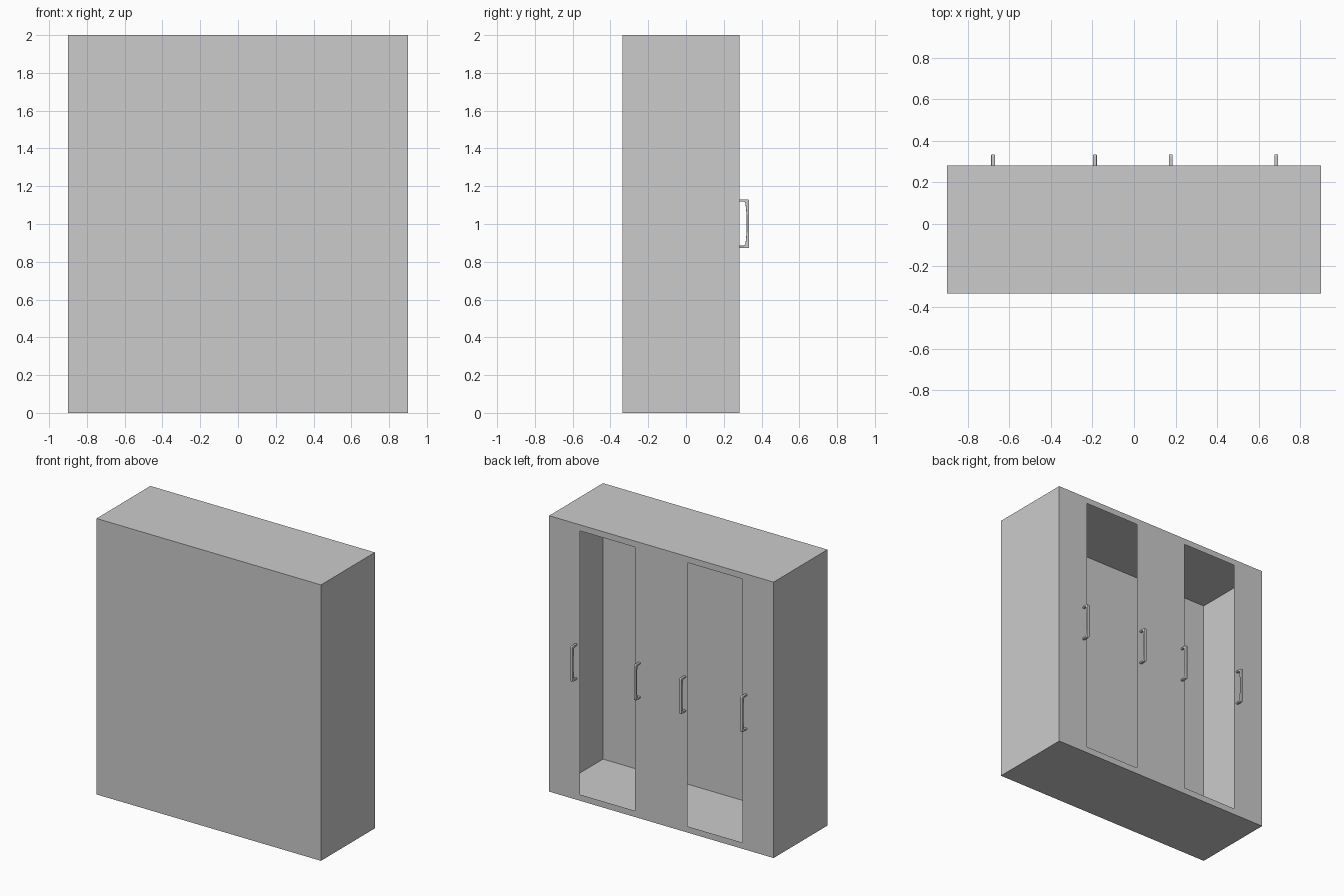
import bpy, bmesh

if "Cube" in bpy.data.objects:
    bpy.data.objects.remove(bpy.data.objects["Cube"])

X, Y0, Y1, H = 0.9, -0.335, 0.282, 2.0


def finish(name, bm):
    me = bpy.data.meshes.new(name)
    bm.to_mesh(me)
    bm.free()
    ob = bpy.data.objects.new(name, me)
    bpy.context.collection.objects.link(ob)
    return ob


# Thin-walled carcass: a box without its door side
bm = bmesh.new()
bmesh.ops.create_cube(bm, size=1)
for v in bm.verts:
    v.co = (v.co.x * 2 * X, Y1 if v.co.y > 0 else Y0, (v.co.z + 0.5) * H)
door_side = [f for f in bm.faces if f.normal.y > 0.5]
bmesh.ops.delete(bm, geom=door_side, context='FACES_ONLY')
finish("wardrobe_carcass", bm)

# Door side: a flat sheet with two tall openings
xs = [-X, -0.652, -0.21, 0.21, 0.652, X]
zs = [0, 0.045, 1.956, H]
bm = bmesh.new()
grid = [[bm.verts.new((x, Y1, z)) for z in zs] for x in xs]
for i in range(len(xs) - 1):
    for k in range(len(zs) - 1):
        if k == 1 and i in (1, 3):
            continue
        bm.faces.new((grid[i][k], grid[i][k + 1],
                      grid[i + 1][k + 1], grid[i + 1][k]))
bmesh.ops.dissolve_limit(bm, angle_limit=0.01, verts=bm.verts, edges=bm.edges)
finish("door_frame", bm)

# Handles: mirrored half profile (y, height from the middle), extruded sideways
half = [(Y1 - 0.003, 0.117), (0.308, 0.117), (0.314, 0.111),
        (0.317, 0.085), (0.321, 0.045)]
outer = [(0.329, 0.129), (Y1 - 0.003, 0.129)]
tip = [(0.334, 0.124)]
upper = half[::-1]
profile = upper + outer[::-1] + tip
profile += [(y, -z) for y, z in reversed(profile)]


def handle(name, x, width=0.018, zc=1.002):
    bm = bmesh.new()
    face = bm.faces.new([bm.verts.new((x - width / 2, y, zc + z))
                         for y, z in profile])
    ext = bmesh.ops.extrude_face_region(bm, geom=[face])
    moved = [g for g in ext["geom"] if isinstance(g, bmesh.types.BMVert)]
    bmesh.ops.translate(bm, verts=moved, vec=(width, 0, 0))
    bmesh.ops.recalc_face_normals(bm, faces=bm.faces)
    ob = finish(name, bm)
    bev = ob.modifiers.new("soft_edges", 'BEVEL')
    bev.width, bev.segments = 0.003, 2


for n, x in enumerate((-0.678, -0.188, 0.177, 0.684), 1):
    handle(f"door_handle_{n}", x)
